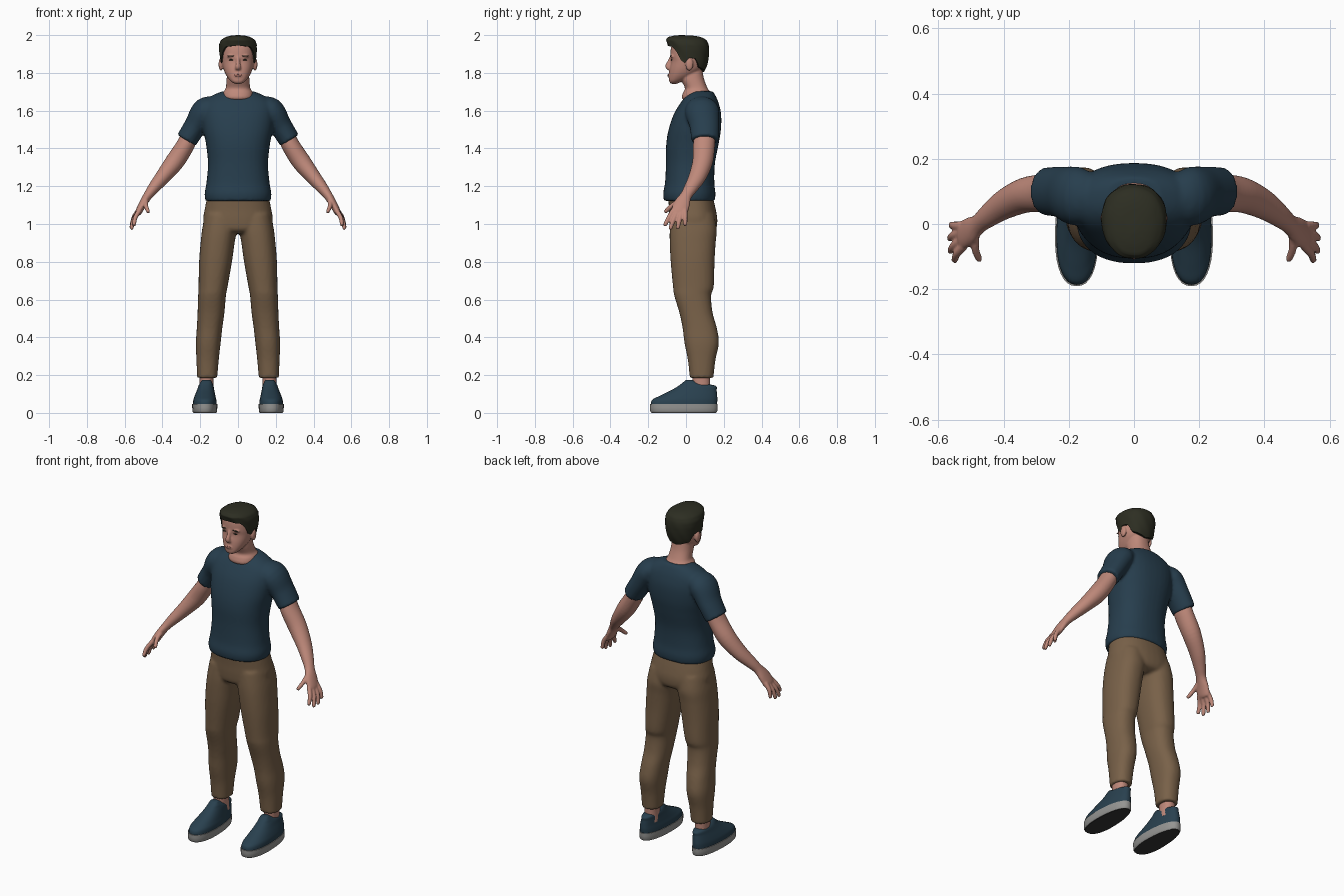
import bpy, bmesh, math
from mathutils import Vector, Matrix

if "Cube" in bpy.data.objects:
    bpy.data.objects.remove(bpy.data.objects["Cube"])


def material(name, rgb):
    m = bpy.data.materials.new(name)
    m.diffuse_color = (*rgb, 1)
    m.use_nodes = True
    m.node_tree.nodes["Principled BSDF"].inputs["Base Color"].default_value = m.diffuse_color
    return m


SKIN = material("skin", (0.52, 0.25, 0.195))
SHIRT = material("navy cotton", (0.02, 0.048, 0.075))
KHAKI = material("khaki cloth", (0.19, 0.12, 0.066))
HAIR = material("dark hair", (0.026, 0.027, 0.016))
SHOE = material("shoe canvas", (0.022, 0.052, 0.078))
SOLE = material("sole grey", (0.30, 0.30, 0.29))
TREAD = material("tread black", (0.035, 0.035, 0.035))
LIP = material("lip", (0.34, 0.14, 0.115))


def spline(rows, k=5):
    """Catmull-Rom through rows of numbers."""
    out = []
    for i in range(len(rows) - 1):
        p0, p1 = rows[max(i - 1, 0)], rows[i]
        p2, p3 = rows[i + 1], rows[min(i + 2, len(rows) - 1)]
        for j in range(k):
            t = j / k
            out.append([0.5 * (2 * b + (c - a) * t + (2 * a - 5 * b + 4 * c - d) * t * t
                               + (3 * b - a - 3 * c + d) * t ** 3)
                        for a, b, c, d in zip(p0, p1, p2, p3)])
    return out + [list(rows[-1])]


def power(v, p):
    return math.copysign(abs(v) ** (2 / p), v)


def skin_rings(bm, rings):
    """Join point rings into a closed loft."""
    loops = [[bm.verts.new(p) for p in ring] for ring in rings]
    n = len(loops[0])
    faces = [bm.faces.new((a[i], a[(i + 1) % n], b[(i + 1) % n], b[i]))
             for a, b in zip(loops, loops[1:]) for i in range(n)]
    faces += [bm.faces.new(loops[0][::-1]), bm.faces.new(loops[-1])]
    bmesh.ops.recalc_face_normals(bm, faces=faces)


def stack(bm, rows, side=1, p=2.3, n=36, taper=0, k=5):
    """Level slices: (z, front y, back y, left x, right x), or half width alone."""
    rows = [r if len(r) == 5 else (*r[:3], -r[3], r[3]) for r in rows]
    rings = []
    for z, f, b, l, r in spline(rows, k):
        ring = []
        for i in range(n):
            a = math.tau * i / n
            s = power(math.sin(a), p)
            x = (l + r) / 2 + (r - l) / 2 * power(math.cos(a), p) * (1 - taper * s)
            ring.append((side * x, (f + b) / 2 + (b - f) / 2 * s, z))
        rings.append(ring)
    skin_rings(bm, rings)


def tube(bm, rows, side=1, n=20):
    """Rings across a path: (x, y, z, depth radius, thickness radius)."""
    pts = spline(rows)
    rings = []
    for i, (x, y, z, ra, rb) in enumerate(pts):
        t = (Vector(pts[min(i + 1, len(pts) - 1)][:3]) - Vector(pts[max(i - 1, 0)][:3])).normalized()
        u = (Vector((0, 1, 0)) - t * t.y).normalized()
        v = t.cross(u)
        ring = []
        for j in range(n):
            a = math.tau * j / n
            q = Vector((x, y, z)) + u * ra * math.cos(a) + v * rb * math.sin(a)
            ring.append((side * q.x, q.y, q.z))
        rings.append(ring)
    skin_rings(bm, rings)


def ball(bm, at, size):
    bmesh.ops.create_uvsphere(bm, u_segments=20, v_segments=12, radius=1,
                              matrix=Matrix.Translation(at) @ Matrix.Diagonal((*size, 1)))


def finish(name, bm, mat, voxel=0, smooth=3, angle=50):
    """Make the object; a voxel size fuses overlapping pieces into one surface."""
    me = bpy.data.meshes.new(name)
    bm.to_mesh(me)
    bm.free()
    me.materials.append(mat)
    ob = bpy.data.objects.new(name, me)
    bpy.context.collection.objects.link(ob)
    bpy.ops.object.select_all(action='DESELECT')
    ob.select_set(True)
    bpy.context.view_layer.objects.active = ob
    if voxel:
        m = ob.modifiers.new("fuse", 'REMESH')
        m.mode, m.voxel_size = 'VOXEL', voxel
        s = ob.modifiers.new("soften", 'SMOOTH')
        s.factor, s.iterations = 0.5, smooth
        for mod in ("fuse", "soften"):
            bpy.ops.object.modifier_apply(modifier=mod)
    bpy.ops.object.shade_smooth_by_angle(angle=math.radians(angle))
    return ob


# Shirt: torso and two sleeves
bm = bmesh.new()
stack(bm, [(1.122, -.116, .152, .172), (1.16, -.121, .156, .177), (1.22, -.111, .15, .167),
           (1.32, -.106, .153, .159), (1.42, -.105, .172, .169), (1.50, -.092, .185, .184),
           (1.58, -.065, .186, .192), (1.64, -.03, .173, .185), (1.678, 0, .157, .14),
           (1.703, .03, .142, .082)])
for s in (1, -1):
    tube(bm, [(.10, .09, 1.625, .06, .045), (.17, .085, 1.602, .09, .07),
              (.225, .098, 1.52, .079, .06), (.273, .1, 1.443, .073, .057)], s, 28)
finish("shirt", bm, SHIRT, 0.009, 4)

# Trousers: hips and two legs
bm = bmesh.new()
stack(bm, [(1.15, -.095, .14, .162), (1.08, -.09, .157, .176), (1.02, -.088, .166, .185),
           (.97, -.08, .157, .17), (.95, -.05, .12, .12)])
for s in (1, -1):
    stack(bm, [(.185, .02, .145, .11, .216), (.28, .01, .156, .102, .22),
               (.37, -.008, .174, .092, .223), (.45, -.018, .163, .083, .218),
               (.53, -.035, .141, .072, .214), (.62, -.062, .133, .064, .211),
               (.67, -.069, .147, .055, .209), (.8, -.081, .151, .032, .206),
               (.9, -.086, .157, .018, .198), (.97, -.086, .163, .006, .19),
               (1.05, -.08, .15, 0, .175)], s)
finish("trousers", bm, KHAKI, 0.009, 3)

# Head: skull, neck, nose, ears, lips and brow fused together
bm = bmesh.new()
stack(bm, [(1.742, -.078, -.05, .015), (1.755, -.089, -.02, .037), (1.785, -.09, .04, .061),
           (1.82, -.087, .085, .077), (1.86, -.08, .1, .085), (1.89, -.083, .108, .087),
           (1.94, -.078, .108, .086), (1.97, -.06, .085, .065), (1.982, -.02, .05, .03)])
stack(bm, [(1.6, .03, .11, .05), (1.645, 0, .12, .062), (1.667, -.022, .131, .08),
           (1.695, -.016, .13, .079), (1.72, -.006, .114, .065), (1.77, -.028, .095, .06),
           (1.83, -.03, .085, .055)])
tube(bm, [(0, -.076, 1.89, .008, .009), (0, -.086, 1.862, .011, .01),
          (0, -.096, 1.836, .014, .014), (0, -.088, 1.822, .012, .016)])
ball(bm, (0, -.082, 1.786), (.026, .014, .014))
for s in (1, -1):
    ball(bm, (s * .091, .018, 1.845), (.012, .021, .034))
    ball(bm, (s * .036, -.073, 1.888), (.024, .01, .007))
finish("head", bm, SKIN, 0.005, 3, 80)

# Hair: cap running from the crown to a shaped hairline
SHAPE = [(1.80, -.08, .095, .08), (1.84, -.085, .112, .091), (1.88, -.088, .12, .096),
         (1.92, -.09, .123, .1), (1.95, -.098, .12, .1), (1.975, -.107, .108, .09),
         (1.99, -.095, .08, .065), (1.997, -.065, .04, .04), (2.0, -.03, -.02, .004)]
LINE = [(0, 1.945), (40, 1.938), (56, 1.905), (68, 1.865), (82, 1.85), (90, 1.88),
        (108, 1.875), (125, 1.83), (180, 1.805)]


def lookup(table, x):
    for a, b in zip(table, table[1:]):
        if x <= b[0]:
            t = max(0, (x - a[0]) / (b[0] - a[0]))
            return [p + (q - p) * t for p, q in zip(a, b)][1:]
    return table[-1][1:]


bm = bmesh.new()
N, M = 64, 18
rings = []
for j in range(M + 2):
    ring = []
    for i in range(N):
        a = math.tau * i / N
        low = lookup(LINE, math.degrees(min(a, math.tau - a)))[0]
        z = 2 - (2 - low) * (min(j, M) / M) ** 1.8
        f, b, w = lookup(SHAPE, z)
        k = 0.8 if j > M else 1 + .012 * math.sin(9 * a + 60 * z) * j / M
        ring.append((w * k * power(math.sin(a), 2.2),
                     (f + b) / 2 - (b - f) / 2 * k * power(math.cos(a), 2.2), z))
    rings.append(ring)
skin_rings(bm, rings)
finish("hair", bm, HAIR, 0, 0, 60)

# Face details: eyes, brows and mouth
bm = bmesh.new()
for s in (1, -1):
    ball(bm, (s * .037, -.0765, 1.869), (.012, .0035, .0035))
    ball(bm, (s * .038, -.0805, 1.89), (.018, .004, .003))
finish("eyes_and_brows", bm, HAIR)
bm = bmesh.new()
ball(bm, (0, -.0945, 1.787), (.021, .004, .006))
finish("mouth", bm, LIP)

# Fingers: knuckle position and tip position; the last is the thumb
FINGERS = [((.522, -.068, 1.07), (.553, -.114, .99)), ((.528, -.048, 1.062), (.566, -.085, .972)),
           ((.53, -.025, 1.062), (.568, -.045, .974)), ((.528, -.005, 1.072), (.563, -.004, .992)),
           ((.487, -.04, 1.12), (.475, -.113, 1.062))]

for s, label in ((1, "left"), (-1, "right")):
    # Arm and hand
    bm = bmesh.new()
    tube(bm, [(.25, .1, 1.48, .055, .045), (.28, .095, 1.415, .058, .048),
              (.335, .088, 1.33, .054, .05), (.398, .06, 1.25, .046, .04),
              (.447, .025, 1.19, .036, .031), (.477, 0, 1.15, .031, .024),
              (.502, -.02, 1.11, .042, .021), (.525, -.035, 1.066, .044, .018),
              (.531, -.038, 1.05, .036, .012)], s, 28)
    for a, b in FINGERS:
        a, b = Vector(a), Vector(b)
        mid = (a + b) / 2 + Vector((.006, 0, .004))
        tip = b + (a - b) * .08
        tube(bm, [(*a, .014, .013), (*mid, .0125, .012), (*tip, .011, .01), (*b, .006, .006)], s, 14)
    finish(label + "_arm", bm, SKIN, 0.005, 3, 80)

    # Ankle
    bm = bmesh.new()
    stack(bm, [(.1, .035, .13, .128, .206), (.15, .035, .127, .13, .204), (.23, .03, .13, .128, .206)], s)
    finish(label + "_ankle", bm, SKIN)

    # Shoe upper
    bm = bmesh.new()
    stack(bm, [(.04, -.187, .163, .113, .238), (.068, -.18, .166, .115, .236),
               (.09, -.14, .165, .12, .229), (.12, -.078, .162, .126, .217),
               (.143, -.04, .157, .13, .209), (.158, -.02, .085, .136, .201),
               (.174, 0, .035, .146, .19)], s, 2.3, 36, .1)
    finish(label + "_shoe", bm, SHOE, 0, 0, 60)

    # Sole, with a dark tread underneath
    bm = bmesh.new()
    stack(bm, [(.002, -.182, .158, .116, .235), (.012, -.19, .166, .111, .241),
               (.046, -.191, .167, .11, .242)], s, 2.3, 36, .1, 2)
    for v in bm.verts:
        if v.co.z < .02:
            v.co.z -= .002
        v.co.z = max(v.co.z, 0)
    ob = finish(label + "_sole", bm, SOLE, 0, 0, 35)
    ob.data.materials.append(TREAD)
    for f in ob.data.polygons:
        f.material_index = int(f.normal.z < -.7)
